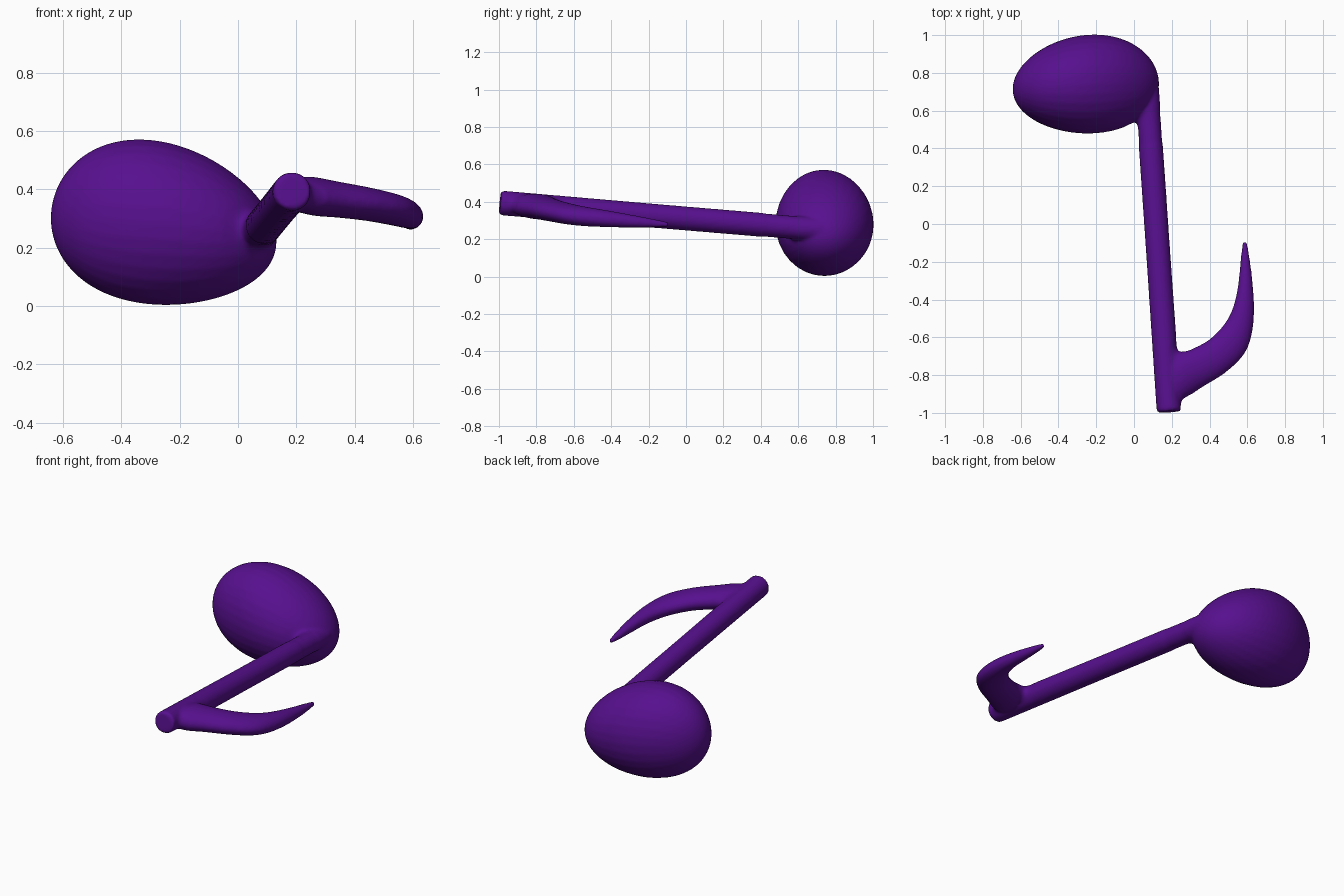
import bpy, bmesh, math
from mathutils import Vector

if "Cube" in bpy.data.objects:
    bpy.data.objects.remove(bpy.data.objects["Cube"])

SEG = 32


def loft(bm, rings):
    """Skin a list of point rings and cap both ends."""
    vr = [[bm.verts.new(p) for p in r] for r in rings]
    n = len(vr[0])
    for a, b in zip(vr, vr[1:]):
        for i in range(n):
            j = (i + 1) % n
            bm.faces.new((a[i], a[j], b[j], b[i]))
    bm.faces.new(vr[0][::-1])
    bm.faces.new(vr[-1])


def ring(c, u, v):
    """Ellipse around c with half axes u and v."""
    return [c + u * math.cos(2 * math.pi * i / SEG) + v * math.sin(2 * math.pi * i / SEG)
            for i in range(SEG)]


def smooth_path(keys, steps=6):
    """Catmull-Rom interpolation of rows of numbers."""
    k = [Vector(r) for r in keys]
    k = [2 * k[0] - k[1]] + k + [2 * k[-1] - k[-2]]
    out = []
    for a, b, c, d in zip(k, k[1:], k[2:], k[3:]):
        for s in range(steps):
            t = s / steps
            out.append(0.5 * (2 * b + (c - a) * t + (2 * a - 5 * b + 4 * c - d) * t * t
                              + (3 * b - a - 3 * c + d) * t ** 3))
    return out + [k[-2]]


def new_object(name, bm):
    bmesh.ops.recalc_face_normals(bm, faces=bm.faces)
    me = bpy.data.meshes.new(name)
    bm.to_mesh(me)
    bm.free()
    ob = bpy.data.objects.new(name, me)
    bpy.context.collection.objects.link(ob)
    return ob


bm = bmesh.new()

# Egg-shaped head, lofted along x
rings = []
for i in range(49):
    t = -math.cos(math.pi * (0.008 + 0.984 * i / 48))
    s = math.sqrt(1 - t * t)
    c = Vector((-0.255 + 0.387 * t, 0.74 + 0.014 * t - 0.012 * t * t,
                0.283 - 0.04 * t - 0.022 * t * t))
    rings.append(ring(c, Vector((0, s * (0.261 + 0.02 * t), 0)),
                      Vector((0, 0, s * (0.28 - 0.035 * t)))))
loft(bm, rings)

# Round stem with a slightly eased end
a, b = Vector((0.068, 0.72, 0.25)), Vector((0.186, -0.994, 0.394))
d = (b - a).normalized()
u = d.cross(Vector((0, 0, 1))).normalized()
v = u.cross(d)
loft(bm, [ring(a + (b - a) * f, u * r, v * r)
          for f, r in ((0, 0.064), (0.5, 0.064), (0.993, 0.066), (1, 0.06))])

# Curved flag: outer x, y / inner x, y / centre z, half thickness
flag = [(0.17, -0.95, 0.17, -0.69, 0.385, 0.05),
        (0.25, -0.935, 0.25, -0.675, 0.377, 0.066),
        (0.36, -0.865, 0.32, -0.655, 0.365, 0.062),
        (0.48, -0.79, 0.40, -0.61, 0.35, 0.058),
        (0.575, -0.70, 0.47, -0.54, 0.333, 0.055),
        (0.62, -0.60, 0.515, -0.465, 0.32, 0.051),
        (0.636, -0.46, 0.543, -0.37, 0.308, 0.044),
        (0.627, -0.30, 0.557, -0.27, 0.295, 0.034),
        (0.612, -0.18, 0.566, -0.17, 0.285, 0.023),
        (0.598, -0.095, 0.576, -0.095, 0.279, 0.013)]
rings = []
for row in smooth_path(flag):
    ox, oy, ix, iy, z, h = row
    o, n = Vector((ox, oy, z)), Vector((ix, iy, z))
    rings.append(ring((o + n) / 2, (o - n) / 2, Vector((0, 0, h))))
loft(bm, rings)

note = new_object("music_note", bm)

# Fuse the parts into one skin
mod = note.modifiers.new("fuse", 'REMESH')
mod.mode = 'VOXEL'
mod.voxel_size = 0.009
bpy.context.view_layer.objects.active = note
note.select_set(True)
bpy.ops.object.modifier_apply(modifier=mod.name)

# Soften the skin, with larger fillets where the parts meet
bm = bmesh.new()
bm.from_mesh(note.data)
joints = [(Vector((0.07, 0.51, 0.27)), 0.12), (Vector((0.24, -0.68, 0.38)), 0.075),
          (Vector((0.26, -0.93, 0.38)), 0.05)]
near = [w for w in bm.verts if any((w.co - c).length < r for c, r in joints)]
for verts, count in ((near, 22), (bm.verts[:], 3)):
    for _ in range(count):
        bmesh.ops.smooth_vert(bm, verts=verts, factor=0.5,
                              use_axis_x=True, use_axis_y=True, use_axis_z=True)
bm.to_mesh(note.data)
bm.free()
bpy.ops.object.shade_smooth_by_angle(angle=math.radians(50))

# Purple finish
mat = bpy.data.materials.new("purple")
mat.diffuse_color = (0.095, 0.005, 0.27, 1)
mat.use_nodes = True
mat.node_tree.nodes["Principled BSDF"].inputs["Base Color"].default_value = mat.diffuse_color
note.data.materials.clear()
note.data.materials.append(mat)
